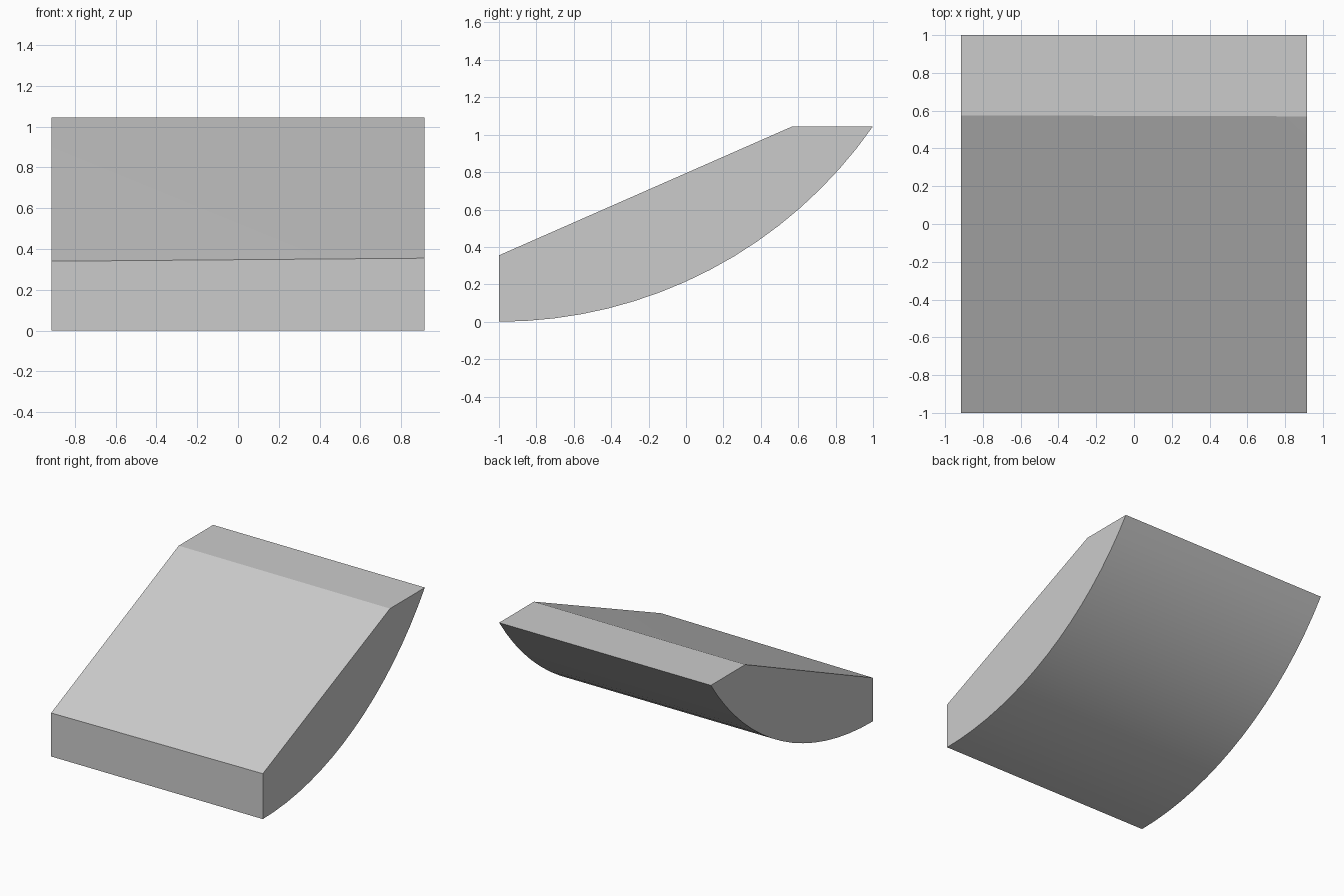
import bpy, bmesh, math

cube = bpy.data.objects.get("Cube")
if cube:
    bpy.data.objects.remove(cube, do_unlink=True)

HALF_WIDTH = 0.915
RADIUS = 2.436      # curved underside, tangent to the ground at the front edge
SEGMENTS = 16
HEIGHT = 1.045

grey = bpy.data.materials.new("plain grey")
grey.use_nodes = True
colour = (0.6, 0.6, 0.6, 1)
grey.diffuse_color = colour
grey.node_tree.nodes["Principled BSDF"].inputs["Base Color"].default_value = colour


def side_profile(lip_height, crease_y):
    """Curved underside from front to back, then the top crease and front lip."""
    sweep = math.asin(2 / RADIUS)
    points = []
    for i in range(SEGMENTS + 1):
        a = sweep * i / SEGMENTS
        points.append((RADIUS * math.sin(a) - 1, RADIUS * (1 - math.cos(a))))
    points[-1] = (1, HEIGHT)
    return points + [(crease_y, HEIGHT), (-1, lip_height)]


# Curved wedge: two slightly different end profiles joined across the width
bm = bmesh.new()
ends = []
for x, lip, crease in ((-HALF_WIDTH, 0.34, 0.575), (HALF_WIDTH, 0.355, 0.57)):
    ends.append([bm.verts.new((x, y, z)) for y, z in side_profile(lip, crease)])
left, right = ends
count = len(left)
for i in range(count):
    j = (i + 1) % count
    if i == count - 2:   # the sloped top is slightly twisted, so split it
        bm.faces.new((left[i], right[i], right[j]))
        bm.faces.new((left[i], right[j], left[j]))
    else:
        bm.faces.new((left[i], right[i], right[j], left[j]))
bm.faces.new(left)
bm.faces.new(right)
bmesh.ops.recalc_face_normals(bm, faces=bm.faces)

mesh = bpy.data.meshes.new("curved_wedge")
bm.to_mesh(mesh)
bm.free()
mesh.materials.append(grey)
wedge = bpy.data.objects.new("curved_wedge", mesh)
bpy.context.collection.objects.link(wedge)

# Smooth the underside and keep the other edges sharp
bpy.ops.object.select_all(action="DESELECT")
wedge.select_set(True)
bpy.context.view_layer.objects.active = wedge
bpy.ops.object.shade_smooth_by_angle(angle=math.radians(15))
